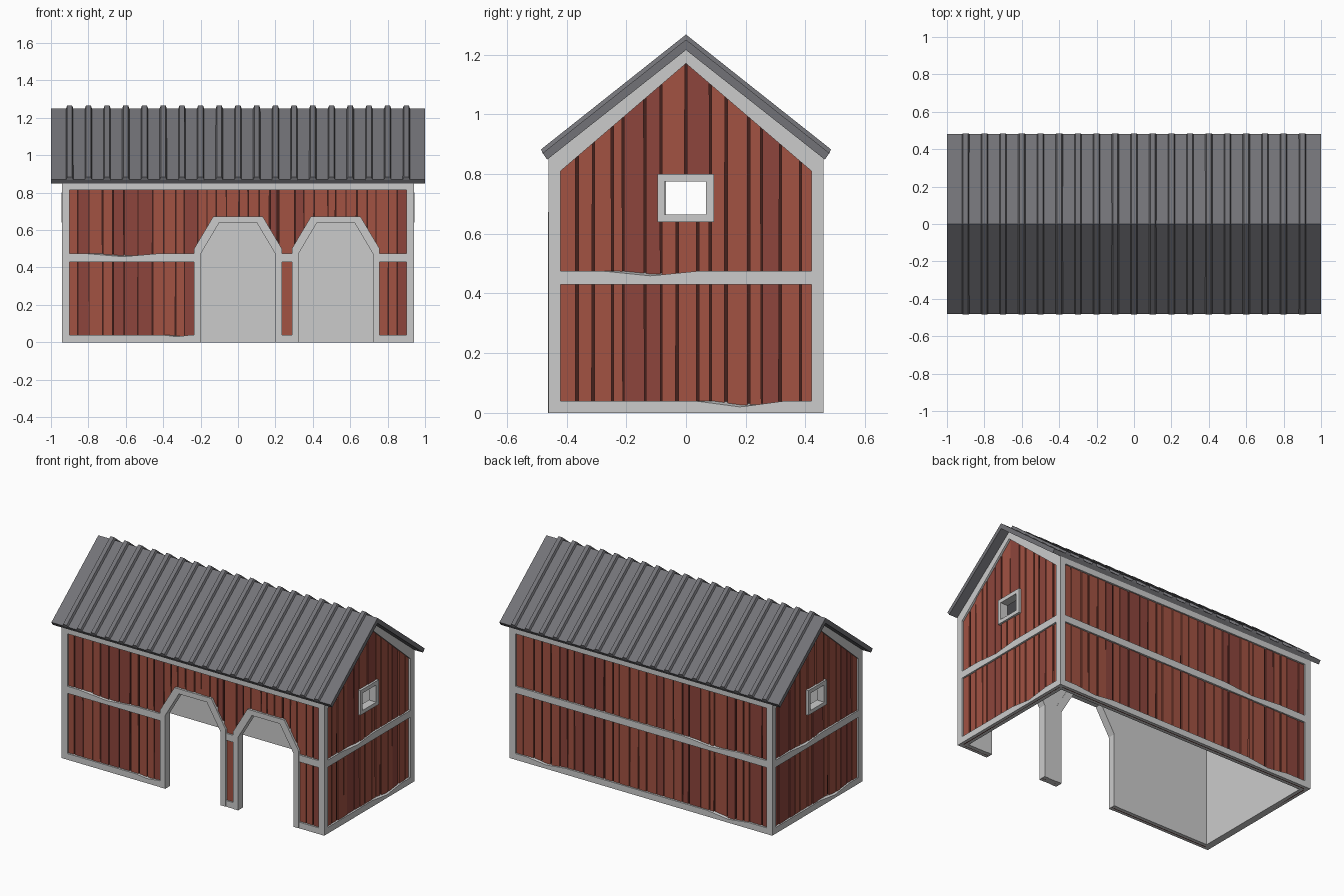
import bpy, bmesh, math, random
from mathutils import Matrix, Vector

if "Cube" in bpy.data.objects:
    bpy.data.objects.remove(bpy.data.objects["Cube"])

random.seed(4)


def material(name, rgb):
    m = bpy.data.materials.new(name)
    m.diffuse_color = (*rgb, 1)
    m.use_nodes = True
    m.node_tree.nodes["Principled BSDF"].inputs["Base Color"].default_value = m.diffuse_color
    return m


RED = material("red_plank", (0.36, 0.085, 0.055))
RED2 = material("dark_red_plank", (0.27, 0.06, 0.045))
SEAM = material("plank_seam", (0.06, 0.015, 0.012))
ROOF = material("roof_metal", (0.17, 0.17, 0.185))

# wall frames: u runs along the wall, z up, d outward from the trim face
WALLS = {"front": (0, 0.46), "right": (90, 0.94), "back": (180, 0.46), "left": (270, 0.94)}


def make(name, solids, wall=None, mats=()):
    """Each solid is (ring_a, ring_b, material index), rings of 3D points."""
    bm = bmesh.new()
    for a, b, mi in solids:
        va, vb = [bm.verts.new(p) for p in a], [bm.verts.new(p) for p in b]
        n = len(va)
        faces = [bm.faces.new(va), bm.faces.new(vb[::-1])]
        faces += [bm.faces.new((va[i], vb[i], vb[(i + 1) % n], va[(i + 1) % n])) for i in range(n)]
        for f in faces:
            f.material_index = mi
    bmesh.ops.recalc_face_normals(bm, faces=bm.faces)
    if wall:
        ang, dist = WALLS[wall]
        bm.transform(Matrix.Rotation(math.radians(ang), 4, 'Z') @ Matrix.Translation((0, -dist, 0)))
    me = bpy.data.meshes.new(name)
    bm.to_mesh(me)
    bm.free()
    for m in mats:
        me.materials.append(m)
    ob = bpy.data.objects.new(name, me)
    bpy.context.collection.objects.link(ob)
    return ob


def slab(pts, d0, d1, mi=0, back=None):
    """Outline in (u, z) extruded from depth d0 (inside) to d1 (outside)."""
    return ([(u, -d1, z) for u, z in pts], [(u, -d0, z) for u, z in (back or pts)], mi)


def rail(u0, u1, z0, z1, chips=()):
    """Horizontal board whose top front edge has worn chips (u, half width, depth)."""
    f, b = [(u1, z0), (u0, z0), (u0, z1)], [(u1, z0), (u0, z0), (u0, z1)]
    for c, h, dep in chips:
        f += [(c - h, z1), (c, z1 - dep), (c + h, z1)]
        b += [(c - h, z1), (c, z1), (c + h, z1)]
    return slab(f + [(u1, z1)], -0.03, 0, 0, b + [(u1, z1)])


def mirror(pts):
    return [(-u, z) for u, z in pts]


def planks(cuts, lo, hi):
    """Uneven vertical boards between the cut lines."""
    out = []
    for u0, u1 in zip(cuts, cuts[1:]):
        n = max(1, round((u1 - u0) / 0.062))
        edges = [u0 + (u1 - u0) * (i + (random.uniform(-.25, .25) if 0 < i < n else 0)) / n
                 for i in range(n + 1)]
        for a, b in zip(edges, edges[1:]):
            a, b = a + 0.003, b - random.uniform(0.003, 0.006)
            m = (u0 + u1) / 2
            t = random.uniform(-0.003, 0.003)
            out.append(slab([(a, lo(a, m)), (b + t, lo(b, m)), (b, hi(b)), (a, hi(a))],
                            -0.021, random.uniform(-0.013, -0.008), random.choice((0, 0, 1))))
    return out


# ---- front wall with two chamfered doorways
DOORS = (0.0, 0.5225)


def arch(c, w, shoulder, tw, top):
    return [(c - w, 0), (c - w, shoulder), (c - tw, top), (c + tw, top), (c + w, shoulder), (c + w, 0)]


def front_lo(u, mid):
    for c in DOORS:
        if abs(mid - c) < 0.215:
            return min(0.655, 0.49 + (0.215 - abs(u - c)) * 0.165 / 0.1)
    return 0.01


outline = [(-0.91, 0)]
for c in DOORS:
    outline += arch(c, 0.205, 0.475, 0.105, 0.645)
outline += [(0.91, 0), (0.91, 0.87), (-0.91, 0.87)]
plain = [(-0.91, 0), (0.91, 0), (0.91, 0.87), (-0.91, 0.87)]
cuts = [-0.91]
for c in DOORS:
    cuts += [c - 0.215, c - 0.115, c + 0.115, c + 0.215]
cuts.append(0.91)

for wall, shape in (("front", outline), ("back", plain)):
    make(wall + "_wall", [slab(shape, -0.045, -0.022)], wall)
    make(wall + "_seams", [slab(shape, -0.024, -0.018)], wall, [SEAM])
make("front_planks", planks(cuts, front_lo, lambda u: 0.84), "front", [RED, RED2])
make("back_planks", planks([-0.91, 0.91], lambda u, m: 0.01, lambda u: 0.84), "back", [RED, RED2])

trim = [rail(-0.9, 0.9, 0.815, 0.858)]
for u0, u1 in ((-0.9, -0.235), (0.235, 0.29), (0.755, 0.9)):
    wide = u1 - u0 > 0.3
    trim.append(rail(u0, u1, 0, 0.04, [(-0.33, 0.08, 0.01)] if wide else ()))
    trim.append(rail(u0, u1, 0.43, 0.475, [(-0.62, 0.2, 0.017)] if wide else ()))
make("front_trim", trim, "front")
make("back_trim", [rail(-0.9, 0.9, 0.815, 0.858),
                   rail(-0.9, 0.9, 0.43, 0.475, [(0.5, 0.2, 0.017)]),
                   rail(-0.9, 0.9, 0, 0.04, [(-0.68, 0.14, 0.015), (0.62, 0.15, 0.018)])], "back")
for i, c in enumerate(DOORS):
    ring = arch(c, 0.235, 0.5, 0.132, 0.673) + arch(c, 0.198, 0.475, 0.1, 0.64)[::-1]
    make(f"doorway_frame_{i + 1}", [slab(ring, -0.047, 0.002)], "front")

# ---- gable ends with a small square window
slope = 0.795
half = [(0, 0), (0, 0.65), (0.08, 0.65), (0.08, 0.79), (0, 0.79),
        (0, 1.215), (0.43, 1.215 - 0.43 * slope), (0.43, 0)]
rake = [(0, 1.17), (0.42, 0.81), (0.42, 0.885), (0, 1.22)]


def gable_hi(u):
    return 1.2 - abs(u) * 0.82


for wall in ("right", "left"):
    make(wall + "_wall", [slab(p, -0.045, -0.022) for p in (half, mirror(half))], wall)
    make(wall + "_seams", [slab(p, -0.024, -0.018) for p in (half, mirror(half))], wall, [SEAM])
    # boards beside, below and above the window
    boards = planks([-0.43, -0.083], lambda u, m: 0.01, gable_hi)
    boards += planks([0.083, 0.43], lambda u, m: 0.01, gable_hi)
    boards += planks([-0.083, 0.083], lambda u, m: 0.01, lambda u: 0.65)
    boards += planks([-0.083, 0, 0.083], lambda u, m: 0.79, gable_hi)
    make(wall + "_planks", boards, wall, [RED, RED2])
    make(wall + "_trim", [slab(rake, -0.03, 0), slab(mirror(rake), -0.03, 0),
                          rail(-0.42, 0.42, 0.43, 0.475, [(-0.12, 0.16, 0.016)]),
                          rail(-0.42, 0.42, 0, 0.04, [(0.18, 0.15, 0.02)])], wall)
    bars = [(-0.095, 0.093, 0.64, 0.664), (-0.095, 0.093, 0.775, 0.8),
            (-0.095, -0.072, 0.664, 0.775), (0.067, 0.093, 0.664, 0.775)]
    make(wall + "_window_frame", [slab([(a, c), (b, c), (b, d), (a, d)], -0.05, 0.003)
                                  for a, b, c, d in bars], wall)

# ---- corner posts, tops cut to the roof slope
for sx in (-1, 1):
    for sy in (-1, 1):
        xy = [(0.9, 0.42), (0.94, 0.42), (0.94, 0.46), (0.9, 0.46)]
        make(f"corner_post_{'right' if sx > 0 else 'left'}_{'back' if sy > 0 else 'front'}",
             [([(sx * x, sy * y, 0) for x, y in xy],
               [(sx * x, sy * y, 1.219 - y * slope) for x, y in xy], 0)])

# ---- roof sheet and raised ribs
prof = [(-0.48, 0.87), (0, 1.25), (0.48, 0.87), (0.465, 0.848), (0, 1.215), (-0.465, 0.848)]
make("roof_sheet", [([(-1, y, z) for y, z in prof], [(1, y, z) for y, z in prof], 0)], None, [ROOF])
ribs = []
for i in range(19):
    x = -0.9 + 0.1 * i
    for s in (-1, 1):
        sect = [(x - 0.02, -0.003), (x - 0.013, 0.017), (x + 0.013, 0.017), (x + 0.02, -0.003)]
        ribs.append(([(px, 0, 1.25 + h) for px, h in sect],
                     [(px, s * (0.48 + max(h, 0) * 0.3), 0.87 + h * 0.75) for px, h in sect], 0))
make("roof_ribs", ribs, None, [ROOF])
